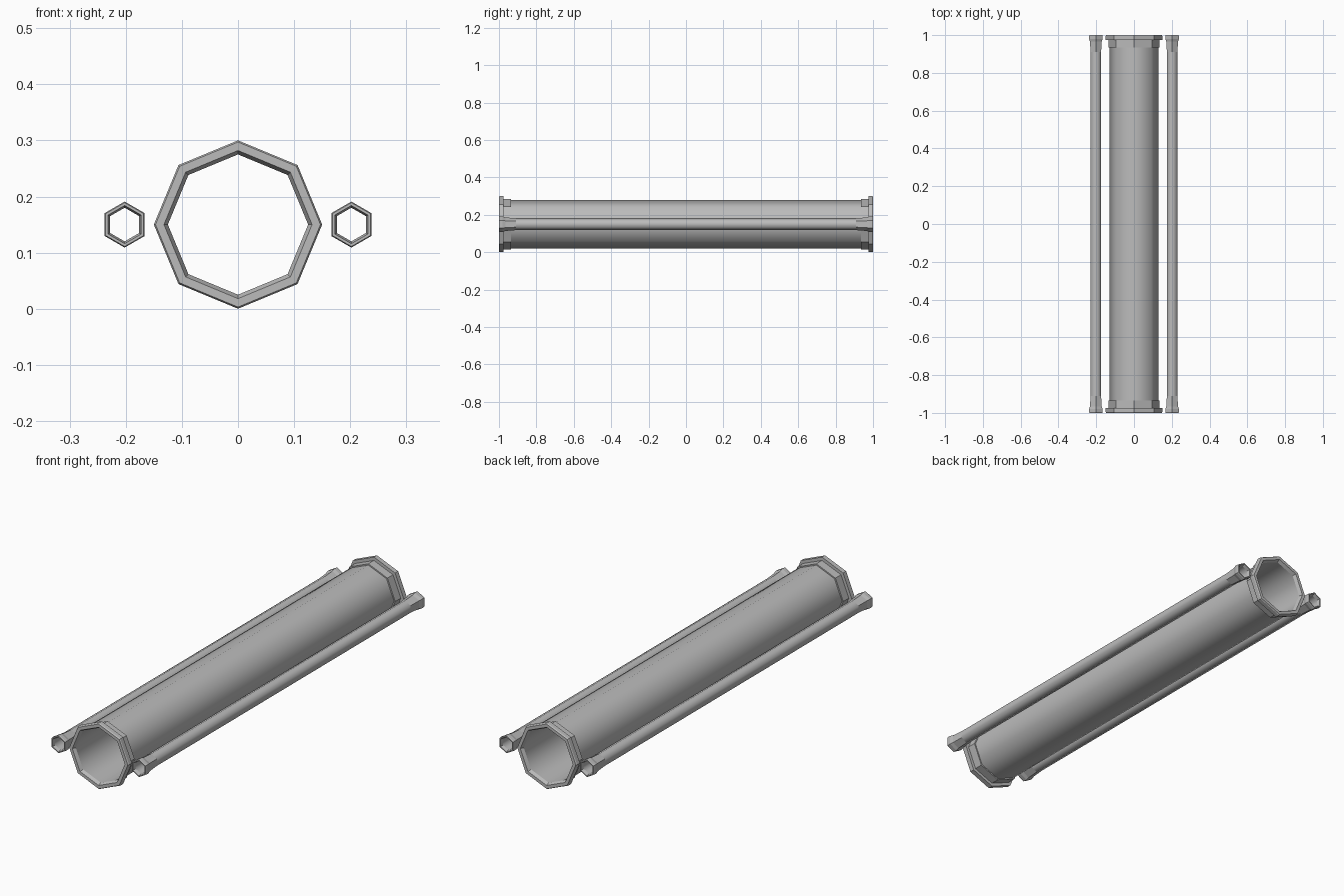
import bpy, bmesh
from math import pi, sin, cos

cube = bpy.data.objects.get("Cube")
if cube:
    bpy.data.objects.remove(cube, do_unlink=True)

grey = bpy.data.materials.new("plain grey")
grey.use_nodes = True
grey.diffuse_color = (0.5, 0.5, 0.5, 1)
grey.node_tree.nodes["Principled BSDF"].inputs["Base Color"].default_value = (0.5, 0.5, 0.5, 1)


def pipe(name, outer, inner, sides, x, z):
    """Hollow pipe along y; profiles list (radius, y) from the end to the middle."""
    loop = outer + [(r, -y) for r, y in reversed(outer)]
    loop += [(r, -y) for r, y in inner] + [(r, y) for r, y in reversed(inner)]
    bm = bmesh.new()
    rings = []
    for r, y in loop:
        angles = [2 * pi * k / sides for k in range(sides)]
        rings.append([bm.verts.new((r * sin(a), y, r * cos(a))) for a in angles])
    for i, ring in enumerate(rings):
        after = rings[(i + 1) % len(rings)]
        for k in range(sides):
            n = (k + 1) % sides
            face = bm.faces.new((ring[k], ring[n], after[n], after[k]))
            # only the long runs are rounded, the end fittings stay faceted
            face.smooth = abs(loop[i][1] - loop[(i + 1) % len(loop)][1]) > 1
            bm.edges.get((ring[k], ring[n])).smooth = False
    bmesh.ops.recalc_face_normals(bm, faces=bm.faces)
    mesh = bpy.data.meshes.new(name)
    bm.to_mesh(mesh)
    bm.free()
    mesh.materials.append(grey)
    obj = bpy.data.objects.new(name, mesh)
    obj.location = (x, 0, z)
    bpy.context.collection.objects.link(obj)


# Main pipe with a flange and collar at each end
pipe("main_pipe",
     [(0.147, 1), (0.15, 0.995), (0.15, 0.975), (0.135, 0.975), (0.135, 0.935), (0.129, 0.935)],
     [(0.132, 1), (0.125, 0.985)], 8, 0, 0.15)

# Thin pipes on both sides with flared ends
for side, x in (("left", 0.202), ("right", -0.202)):
    pipe(side + "_thin_pipe",
         [(0.039, 1), (0.041, 0.995), (0.041, 0.98), (0.036, 0.965), (0.032, 0.91)],
         [(0.034, 1), (0.03, 0.985)], 6, x, 0.15)
